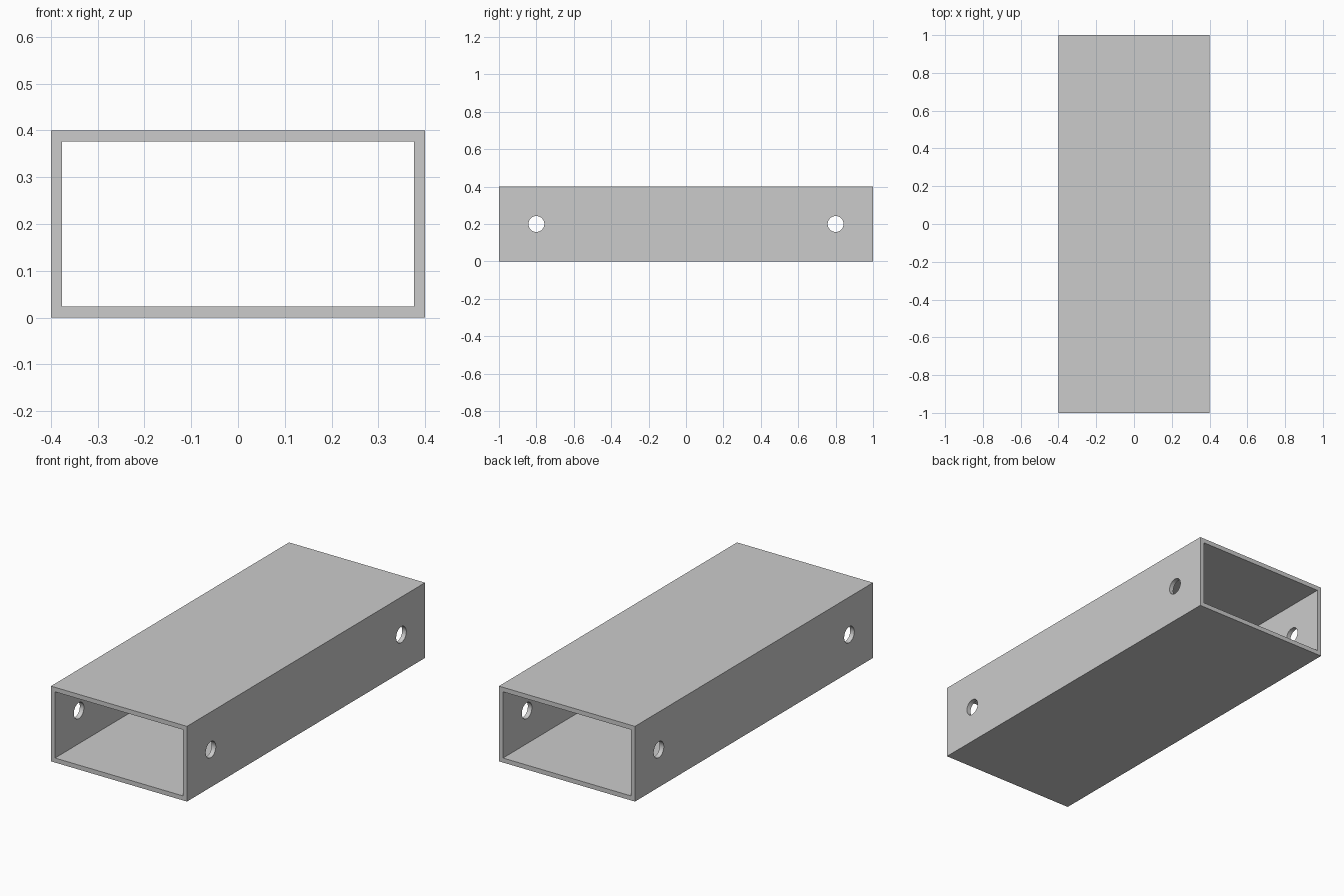
import bpy
import bmesh
from math import radians
from mathutils import Matrix

WIDTH, LENGTH, HEIGHT = 0.8, 2.0, 0.4
WALL = 0.024
HOLE_RADIUS = 0.0425
HOLE_Y = 0.8

old = bpy.data.objects.get("Cube")
if old:
    bpy.data.objects.remove(old, do_unlink=True)


def make_material(name, colour):
    mat = bpy.data.materials.new(name)
    mat.use_nodes = True
    mat.diffuse_color = colour
    mat.node_tree.nodes["Principled BSDF"].inputs["Base Color"].default_value = colour
    return mat


def make_object(name, bm):
    mesh = bpy.data.meshes.new(name)
    bmesh.ops.recalc_face_normals(bm, faces=bm.faces)
    bm.to_mesh(mesh)
    bm.free()
    obj = bpy.data.objects.new(name, mesh)
    bpy.context.collection.objects.link(obj)
    return obj


# Rectangular tube: outer and inner rings joined into a frame, then extruded along y
bm = bmesh.new()


def ring(inset):
    x, low, high = WIDTH / 2 - inset, inset, HEIGHT - inset
    corners = [(-x, low), (x, low), (x, high), (-x, high)]
    return [bm.verts.new((cx, -LENGTH / 2, cz)) for cx, cz in corners]


outer, inner = ring(0), ring(WALL)
for i in range(4):
    j = (i + 1) % 4
    bm.faces.new((outer[i], outer[j], inner[j], inner[i]))
extruded = bmesh.ops.extrude_face_region(bm, geom=bm.faces[:], use_keep_orig=True)
moved = [g for g in extruded["geom"] if isinstance(g, bmesh.types.BMVert)]
bmesh.ops.translate(bm, verts=moved, vec=(0, LENGTH, 0))
tube = make_object("rectangular_tube", bm)
tube.data.materials.append(make_material("grey metal", (0.6, 0.6, 0.6, 1)))

# Bolt holes drilled through both side walls near each end
bm = bmesh.new()
for y in (-HOLE_Y, HOLE_Y):
    place = Matrix.Translation((0, y, HEIGHT / 2)) @ Matrix.Rotation(radians(90), 4, "Y")
    bmesh.ops.create_cone(bm, cap_ends=True, segments=48, radius1=HOLE_RADIUS,
                          radius2=HOLE_RADIUS, depth=WIDTH * 1.5, matrix=place)
cutter = make_object("hole_cutter", bm)
cutter.hide_render = True

drill = tube.modifiers.new("bolt_holes", "BOOLEAN")
drill.operation = "DIFFERENCE"
drill.solver = "EXACT"
drill.object = cutter

# Apply the cut, drop the cutter and smooth only the hole walls
bpy.ops.object.select_all(action="DESELECT")
bpy.context.view_layer.objects.active = tube
tube.select_set(True)
bpy.ops.object.modifier_apply(modifier=drill.name)
bpy.data.objects.remove(cutter, do_unlink=True)
bpy.ops.object.shade_smooth_by_angle(angle=radians(30))
